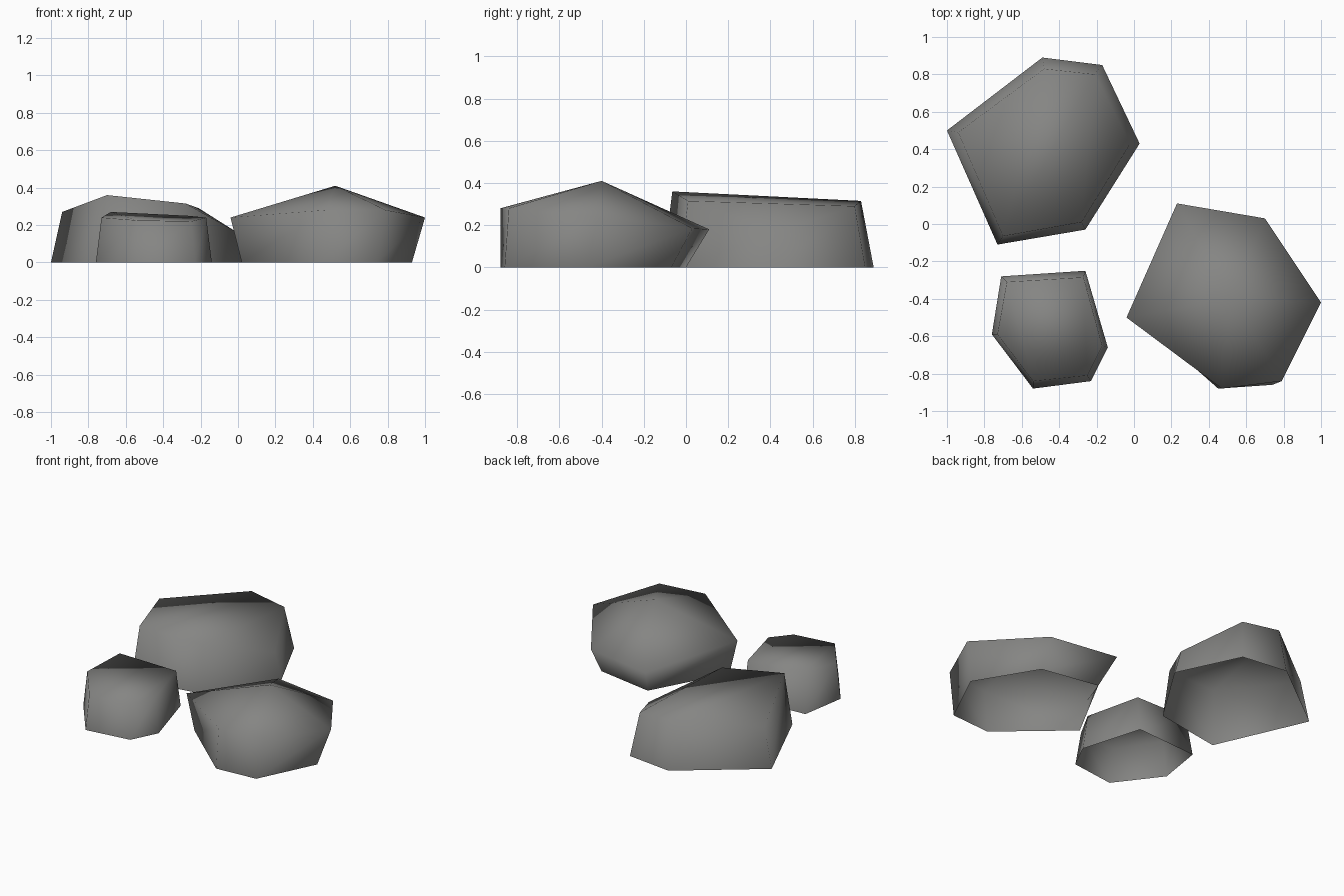
import bpy
import bmesh

if "Cube" in bpy.data.objects:
    bpy.data.objects.remove(bpy.data.objects["Cube"])

stone = bpy.data.materials.new("stone grey")
stone.diffuse_color = (0.235, 0.235, 0.228, 1)
stone.use_nodes = True
stone.node_tree.nodes["Principled BSDF"].inputs["Base Color"].default_value = stone.diffuse_color


def rock(name, base, ring, top_faces, apex=None):
    """Open-bottomed shell: ground outline, upper ring, then a faceted top."""
    bm = bmesh.new()
    low = [bm.verts.new((x, y, 0)) for x, y in base]
    up = [bm.verts.new(p) for p in ring]
    n = len(low)
    for i in range(n):
        j = (i + 1) % n
        bm.faces.new((low[i], low[j], up[j], up[i]))
    if apex:
        tip = bm.verts.new(apex)
        for i in range(n):
            bm.faces.new((up[i], up[(i + 1) % n], tip))
    else:
        for f in top_faces:
            bm.faces.new([up[i] for i in f])
    for f in bm.faces:
        f.smooth = True
    me = bpy.data.meshes.new(name)
    bm.to_mesh(me)
    bm.free()
    me.materials.append(stone)
    ob = bpy.data.objects.new(name, me)
    bpy.context.collection.objects.link(ob)


# top split: a low corner on each side of a central band
band = [(0, 1, 5), (1, 2, 4, 5), (2, 3, 4)]

# all outlines run counter-clockwise seen from above
rock("large_rock",
     [(-1, .50), (-.73, -.11), (-.26, -.03), (.03, .43), (-.17, .85), (-.49, .89)],
     [(-.94, .49, .27), (-.70, -.065, .36), (-.28, .01, .315),
      (-.02, .43, .17), (-.21, .80, .29), (-.48, .83, .315)], band)

rock("small_rock",
     [(-.76, -.59), (-.54, -.88), (-.23, -.84), (-.14, -.66), (-.26, -.25), (-.71, -.28)],
     [(-.73, -.59, .24), (-.54, -.84, .225), (-.25, -.81, .22),
      (-.17, -.65, .24), (-.27, -.285, .25), (-.68, -.31, .27)], band)

# peaked rock whose upper ring overhangs its base
rock("peaked_rock",
     [(.02, -.50), (.45, -.88), (.74, -.86), (.93, -.47), (.69, -.07), (.29, 0)],
     [(-.04, -.50, .24), (.47, -.88, .28), (.79, -.84, .28),
      (1, -.42, .24), (.70, .03, .185), (.23, .11, .18)], None, (.52, -.40, .41))
